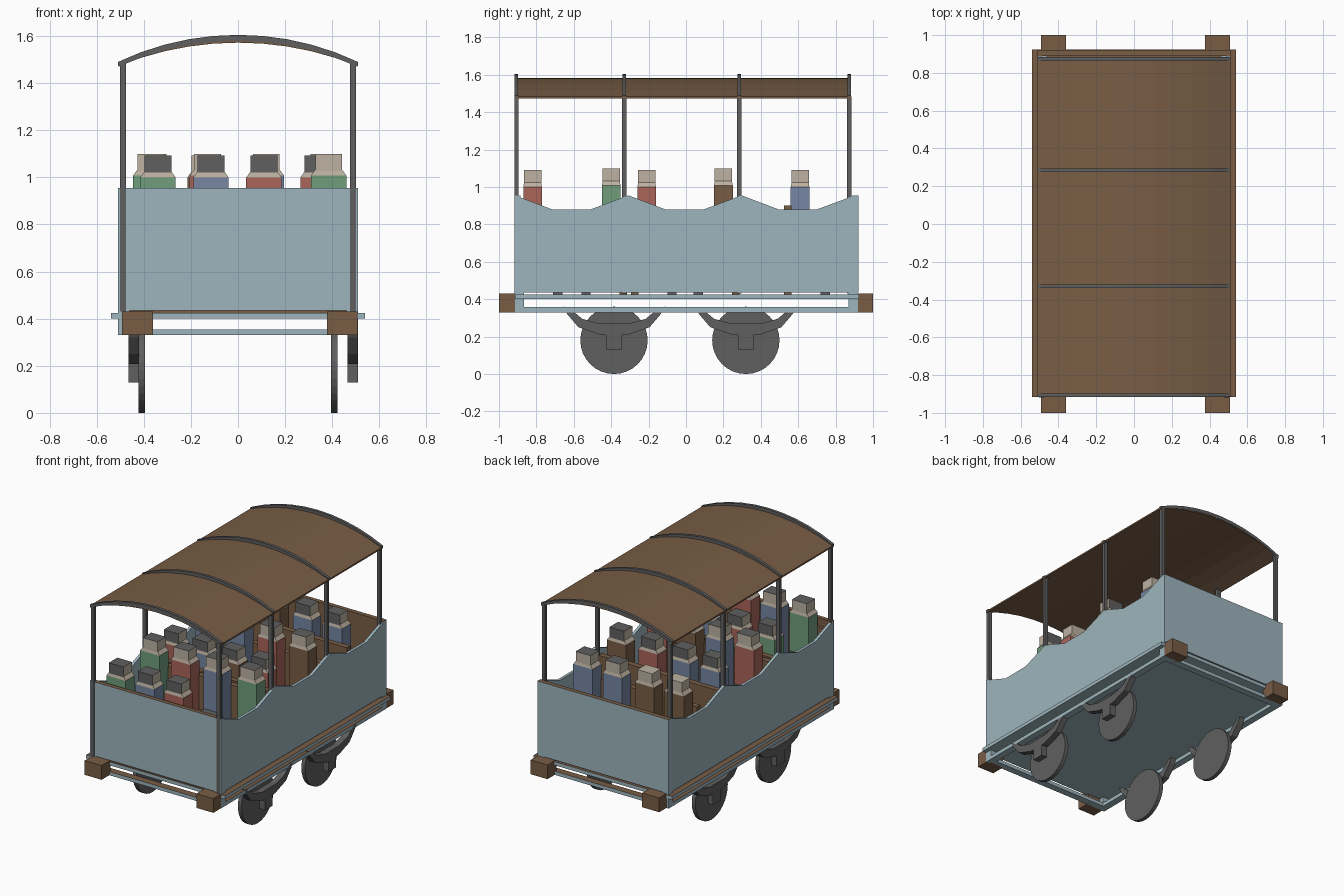
import bpy, bmesh, math
from mathutils import Vector

cube = bpy.data.objects.get("Cube")
if cube:
    bpy.data.objects.remove(cube, do_unlink=True)


def material(name, r, g, b):
    m = bpy.data.materials.new(name)
    m.use_nodes = True
    m.diffuse_color = (r, g, b, 1)
    m.node_tree.nodes["Principled BSDF"].inputs["Base Color"].default_value = (r, g, b, 1)
    return m


BLUE = material("pale_blue_paint", .34, .46, .51)
WOOD = material("brown_wood", .19, .11, .06)
IRON = material("dark_grey", .115, .115, .115)
SKIN = material("tan", .51, .445, .36)
GREEN = material("green_cloth", .16, .34, .195)
RED = material("red_cloth", .40, .13, .10)
NAVY = material("blue_cloth", .18, .24, .37)


def finish(name, bm, mats, rule=None):
    bmesh.ops.recalc_face_normals(bm, faces=bm.faces)
    if rule:
        for f in bm.faces:
            f.normal_update()
            f.material_index = rule(f)
    mesh = bpy.data.meshes.new(name)
    bm.to_mesh(mesh)
    bm.free()
    for m in mats:
        mesh.materials.append(m)
    ob = bpy.data.objects.new(name, mesh)
    bpy.context.collection.objects.link(ob)
    return ob


def box(name, x, y, z, mats, rule=None, taper=None):
    """Box from three (low, high) ranges; taper scales the top in x and y."""
    bm = bmesh.new()
    bmesh.ops.create_cube(bm, size=1)
    for v in bm.verts:
        s = taper if taper and v.co.z > 0 else (1, 1)
        v.co = Vector([(a + b) / 2 + (b - a) * c * k
                       for (a, b), c, k in zip((x, y, z), v.co, (*s, 1))])
    return finish(name, bm, mats, rule)


def extrude(name, profile, axis, low, high, mats, rule=None):
    """Extrude a closed 2D profile along x (yz points) or y (xz points)."""
    bm = bmesh.new()
    place = (lambda p: (low, *p)) if axis == "x" else (lambda p: (p[0], low, p[1]))
    face = bm.faces.new([bm.verts.new(place(p)) for p in profile])
    new = bmesh.ops.extrude_face_region(bm, geom=[face])["geom"]
    shift = Vector((high - low, 0, 0) if axis == "x" else (0, high - low, 0))
    for v in new:
        if isinstance(v, bmesh.types.BMVert):
            v.co += shift
    return finish(name, bm, mats, rule)


def up_face(f):
    return int(f.normal.z > .7)


PAINTED = [BLUE, WOOD]

# Floor and open underframe
box("floor", (-.54, .54), (-.915, .925), (.40, .425), PAINTED, up_face)
for s, side in ((-1, "right"), (1, "left")):
    x = sorted((s * .46, s * .51))
    box(side + "_frame_rail", x, (-.915, .92), (.33, .357), PAINTED, up_face)
    for y, end in (((-.915, -.865), "front"), ((.87, .92), "back")):
        box(f"{end}_{side}_corner_block", x, y, (.33, .437), [BLUE])
for y, end in (((-.915, -.865), "front"), ((.87, .92), "back")):
    box(end + "_frame_rail", (-.46, .46), y, (.33, .355), PAINTED, up_face)
for y, end in (((-1, -.9), "front"), ((.9, 1), "back")):
    box(end + "_right_buffer", (-.492, -.36), y, (.33, .43), [WOOD])
    box(end + "_left_buffer", (.377, .508), y, (.33, .43), [WOOD])

# End walls, wooden on the inside and along the rim
for y, end in (((-.915, -.885), "front"), ((.89, .922), "back")):
    out = -1 if end == "front" else 1
    box(end + "_wall", (-.51, .51), y, (.435, .955), PAINTED,
        lambda f: int(f.normal.z > .7 or f.normal.y * out < -.7))

# Side walls with three scooped openings
rim = [(-.915, .955)]
for start in (-.915, -.31, .295):
    rim += [(start + .2, .88), (start + .405, .88), (start + .607, .955)]
wall = rim + [(.912, .435), (-.915, .435)]
extrude("right_wall", wall, "x", -.51, -.49, [BLUE])
extrude("left_wall", wall, "x", .49, .51, [BLUE])

# Roof sheet, hoops and posts
SEGMENTS = 10


def arc(half, crown, rise):
    pts = []
    radius = (half * half + rise * rise) / (2 * rise)
    span = math.asin(half / radius)
    for i in range(SEGMENTS + 1):
        a = span * (2 * i / SEGMENTS - 1)
        pts.append((radius * math.sin(a), crown - radius + radius * math.cos(a)))
    return pts


extrude("roof", arc(.51, 1.583, .1) + arc(.51, 1.572, .1)[::-1], "y", -.915, .88, [WOOD])
for i, y in enumerate((-.907, -.33, .285, .873)):
    extrude(f"roof_hoop_{i + 1}", arc(.51, 1.605, .115) + arc(.508, 1.58, .11)[::-1],
            "y", y - .01, y + .01, [IRON])
    for s, side in ((-1, "right"), (1, "left")):
        box(f"{side}_post_{i + 1}", sorted((s * .476, s * .502)), (y - .011, y + .011),
            (.43, 1.485), [IRON])

# Wheels, axle boxes and leaf springs
for n, y in (("front", -.385), ("back", .32)):
    for s, side, bx in ((-1, "right", (-.465, -.42)), (1, "left", (.465, .51))):
        disc = [(y + .18 * math.cos(a), .18 + .18 * math.sin(a))
                for a in (math.tau * i / 32 for i in range(32))]
        extrude(f"{n}_{side}_wheel", disc, "x", s * .395, s * .423, [IRON])
        box(f"{n}_{side}_axle_box", bx, (y - .042, y + .042), (.13, .25), [IRON])
        top = [(-.27, .36), (-.235, .35), (-.17, .295), (-.08, .27)]
        low = [(-.25, .32), (-.19, .25), (-.07, .208)]
        spring = top + [(-u, z) for u, z in top[::-1]]
        spring += [(-u, z) for u, z in low] + low[::-1]
        extrude(f"{n}_{side}_spring", [(y + u, z) for u, z in spring], "x", *bx, [IRON])


# Benches: a seat in front of a backrest
def bench(name, back, facing):
    seat = sorted((back, back + facing * .2))
    box(name + "_seat", (-.48, .48), seat, (.62, .66), [WOOD])
    box(name + "_base", (-.48, .48), sorted((back, back + facing * .04)), (.425, .9), [WOOD])


# Seated passengers
def passenger(name, x, y, facing, cloth, hair):
    lift = 0 if facing > 0 else .008
    box(name + "_body", (x - .075, x + .075), (y - .05, y + .05), (.66, 1.0 + lift), [cloth])
    box(name + "_collar", (x - .075, x + .075), (y - .05, y + .05),
        (1.0 + lift, 1.025 + lift), [SKIN], taper=(.76, .9))
    box(name + "_head", (x - .057, x + .057), (y - .047, y + .047), (1.02 + lift, 1.092 + lift),
        [SKIN, hair], lambda f: int(f.normal.z > .7 or f.normal.y * facing < -.7))
    lap = sorted((y + facing * .05, y + facing * .16))
    shin = sorted((y + facing * .11, y + facing * .16))
    box(name + "_lap", (x - .065, x + .065), lap, (.66, .73), [IRON])
    box(name + "_shins", (x - .065, x + .065), shin, (.425, .66), [IRON])


ROWS = [
    (-.82, 1, ((-.34, GREEN), (-.115, NAVY), (.11, RED))),
    (-.40, -1, ((-.37, GREEN), (-.13, RED), (.12, NAVY), (.385, GREEN))),
    (-.21, 1, ((-.34, RED), (-.115, NAVY), (.115, WOOD), (.34, RED))),
    (.20, -1, ((-.36, NAVY), (-.13, NAVY), (.12, RED), (.365, WOOD))),
    (.61, 1, ((-.37, WOOD), (-.14, WOOD), (.11, NAVY), (.34, NAVY))),
]
for r, (y, facing, people) in enumerate(ROWS):
    bench(f"bench_{r + 1}", y - facing * .085, facing)
    for p, (x, cloth) in enumerate(people):
        hair = SKIN if cloth is WOOD and r == 4 else IRON
        passenger(f"passenger_{r + 1}_{p + 1}", x, y, facing, cloth, hair)
